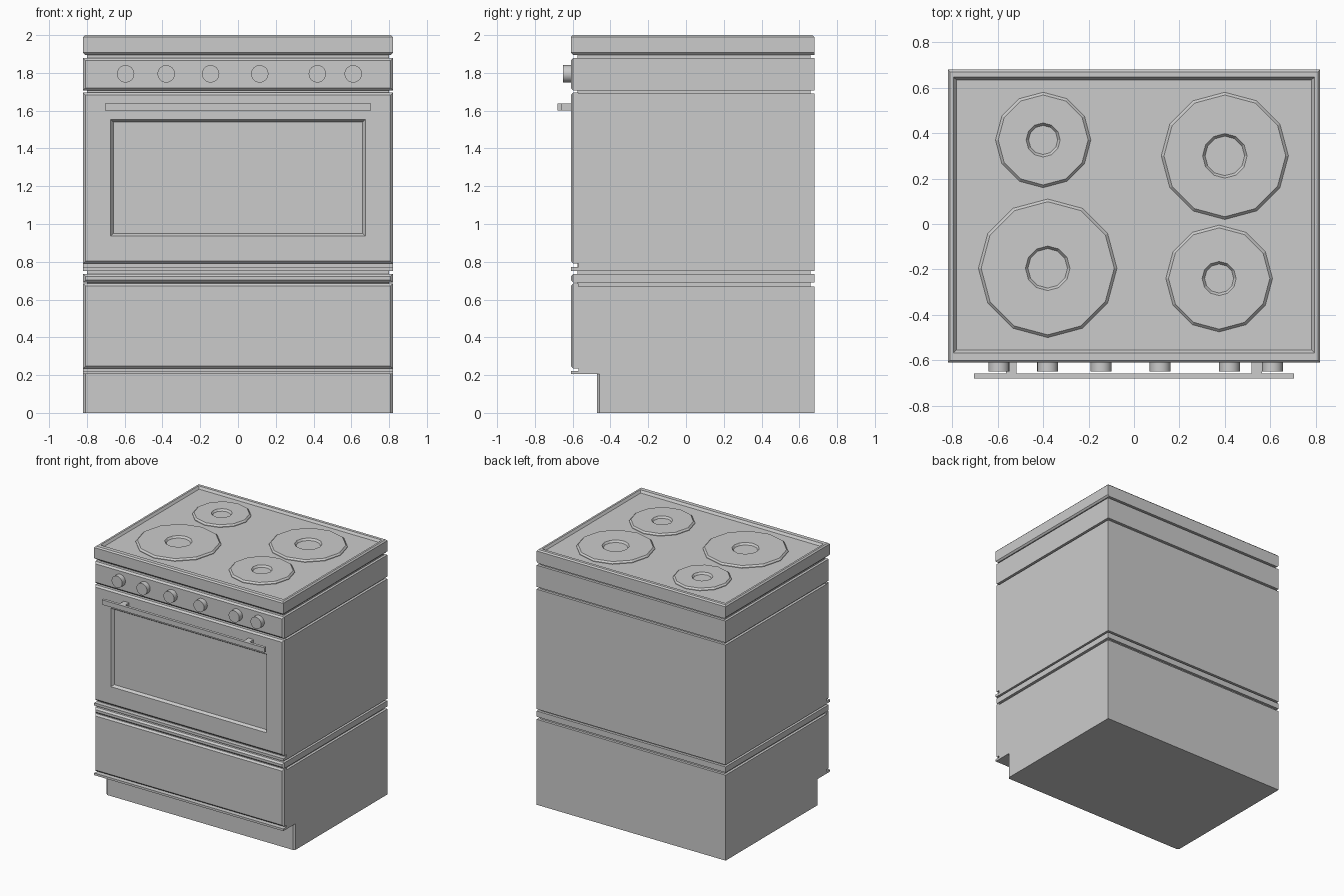
import bpy, bmesh, math

if "Cube" in bpy.data.objects:
    bpy.data.objects.remove(bpy.data.objects["Cube"])


def finish(name, bm):
    bmesh.ops.recalc_face_normals(bm, faces=bm.faces[:])
    me = bpy.data.meshes.new(name)
    bm.to_mesh(me)
    bm.free()
    ob = bpy.data.objects.new(name, me)
    bpy.context.collection.objects.link(ob)
    return ob


def skin(bm, loops):
    rows = [[bm.verts.new(p) for p in loop] for loop in loops]
    for r, s in zip(rows, rows[1:]):
        for i in range(len(r)):
            j = (i + 1) % len(r)
            bm.faces.new((r[i], r[j], s[j], s[i]))
    bm.faces.new(rows[0])
    bm.faces.new(rows[-1])


def front_panel(name, rings):
    """Rectangles (half width, z0, z1, y) lofted from back to front."""
    bm = bmesh.new()
    skin(bm, [[(-w, y, a), (w, y, a), (w, y, b), (-w, y, b)] for w, a, b, y in rings])
    return finish(name, bm)


def layer(name, rings):
    """Rectangles (half width, y0, y1, z) lofted upwards."""
    bm = bmesh.new()
    skin(bm, [[(-w, a, z), (w, a, z), (w, b, z), (-w, b, z)] for w, a, b, z in rings])
    return finish(name, bm)


def box(name, x0, x1, y0, y1, z0, z1):
    bm = bmesh.new()
    skin(bm, [[(x0, y0, z), (x1, y0, z), (x1, y1, z), (x0, y1, z)] for z in (z0, z1)])
    return finish(name, bm)


W, BACK, FRONT, C = 0.82, 0.68, -0.61, 0.013


def chamfered(w, z0, z1, front=FRONT, back=-0.57):
    return [(w, z0, z1, back), (w, z0, z1, front + C), (w - C, z0 + C, z1 - C, front)]


# inner core visible inside the grooves
box("inner_core", -0.80, 0.80, -0.575, 0.66, 0.30, 1.95)

# plinth with chamfered front corners, and lower body
front_panel("plinth", [(W, 0, 0.21, BACK), (W, 0, 0.21, -0.47 + C), (W - C, 0, 0.21, -0.47)])
box("lower_body", -W, W, -0.57, BACK, 0.205, 0.67)
box("plinth_lip", -W, W, FRONT, -0.56, 0.205, 0.222)
front_panel("drawer_front", chamfered(W, 0.235, 0.685))

# trim band between drawer and oven
front_panel("trim_band", chamfered(W, 0.69, 0.735, back=BACK))

# oven body, lip under the door, and door with recessed window
box("oven_body", -W, W, -0.57, BACK, 0.75, 1.69)
box("door_lip", -W, W, FRONT, -0.56, 0.752, 0.772)
front_panel("oven_door", chamfered(W, 0.79, 1.695) + [
    (0.675, 0.937, 1.553, FRONT), (0.66, 0.95, 1.54, FRONT + 0.02)])

# control panel
front_panel("control_panel", chamfered(W, 1.708, 1.878, back=BACK))

# cooktop with raised rim
FLOOR = 1.982
layer("cooktop", [
    (W - 0.012, FRONT + 0.012, BACK, 1.895), (W, FRONT, BACK, 1.907),
    (W, FRONT, BACK, 1.99), (W - 0.01, FRONT + 0.01, BACK - 0.01, 2.0),
    (0.795, -0.568, 0.647, 2.0), (0.782, -0.555, 0.635, FLOOR)])

# twelve-sided hotplates with a sunken centre
burners = [("back_left", -0.40, 0.37, 0.21, 0.075), ("back_right", 0.40, 0.30, 0.28, 0.098),
           ("front_left", -0.38, -0.195, 0.305, 0.098), ("front_right", 0.375, -0.24, 0.235, 0.075)]
for tag, cx, cy, r, h in burners:
    bm = bmesh.new()
    prof = [(r, FLOOR - 0.004), (r, FLOOR + 0.004), (r - 0.012, 1.998),
            (h, 1.998), (h - 0.011, FLOOR + 0.001)]
    skin(bm, [[(cx + q * math.sin(k * math.pi / 6), cy + q * math.cos(k * math.pi / 6), z)
               for k in range(12)] for q, z in prof])
    finish("hotplate_" + tag, bm)

# control knobs
for i, x in enumerate((-0.595, -0.38, -0.145, 0.115, 0.42, 0.61)):
    bm = bmesh.new()
    skin(bm, [[(x + 0.046 * math.cos(k * math.pi / 12), y, 1.795 + 0.046 * math.sin(k * math.pi / 12))
               for k in range(24)] for y in (-0.60, -0.65)])
    knob = finish(f"knob_{i + 1}", bm)
    bpy.context.view_layer.objects.active = knob
    knob.select_set(True)
    bpy.ops.object.shade_smooth_by_angle(angle=math.radians(30))
    knob.select_set(False)

# door handle
box("handle_bar", -0.705, 0.705, -0.68, -0.658, 1.60, 1.638)
for tag, x in (("left", -0.54), ("right", 0.54)):
    box("handle_post_" + tag, x - 0.023, x + 0.023, -0.66, -0.60, 1.60, 1.638)
